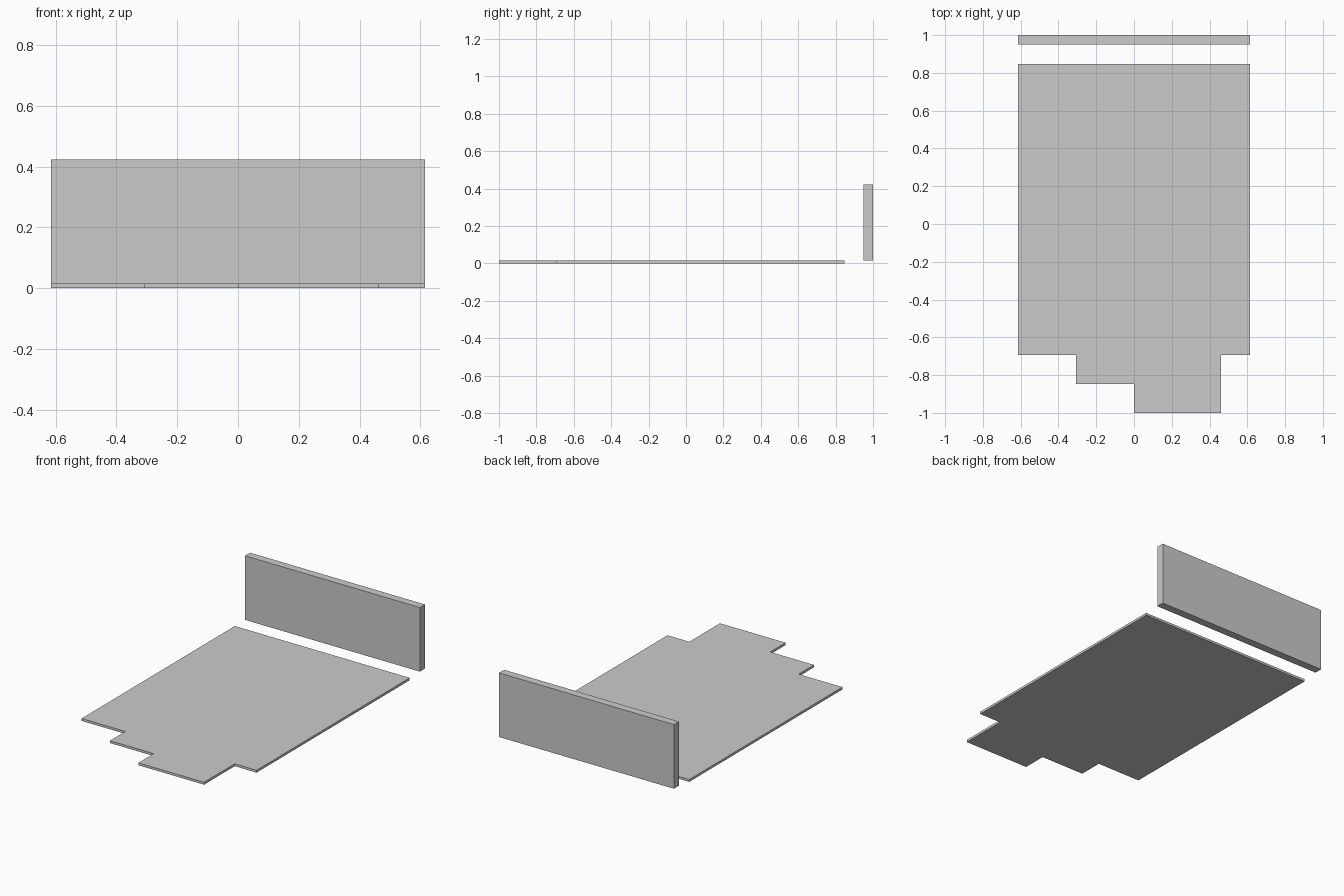
import bpy, bmesh

if "Cube" in bpy.data.objects:
    bpy.data.objects.remove(bpy.data.objects["Cube"])

U = 2 / 13  # grid module of the plan


def extruded(name, outline, z0, z1):
    """Solid made from a plan outline (counter-clockwise) between two heights."""
    bm = bmesh.new()
    face = bm.faces.new([bm.verts.new((x, y, z0)) for x, y in outline])
    top = bmesh.ops.extrude_face_region(bm, geom=[face], use_keep_orig=True)
    verts = [g for g in top["geom"] if isinstance(g, bmesh.types.BMVert)]
    bmesh.ops.translate(bm, verts=verts, vec=(0, 0, z1 - z0))
    bmesh.ops.recalc_face_normals(bm, faces=bm.faces)
    mesh = bpy.data.meshes.new(name)
    bm.to_mesh(mesh)
    bm.free()
    obj = bpy.data.objects.new(name, mesh)
    bpy.context.collection.objects.link(obj)
    return obj


FLOOR_TOP = 0.1 * U

# Floor slab with a stepped front edge
steps = [(-4, -4.5), (-2, -4.5), (-2, -5.5), (0, -5.5), (0, -6.5),
         (3, -6.5), (3, -4.5), (4, -4.5), (4, 5.5), (-4, 5.5)]
extruded("floor_slab", [(x * U, y * U) for x, y in steps], 0, FLOOR_TOP)

# Free-standing back wall, its base level with the slab top
w = 4 * U
extruded("back_wall", [(-w, 0.949), (w, 0.949), (w, 1), (-w, 1)],
         FLOOR_TOP, 2.75 * U)
